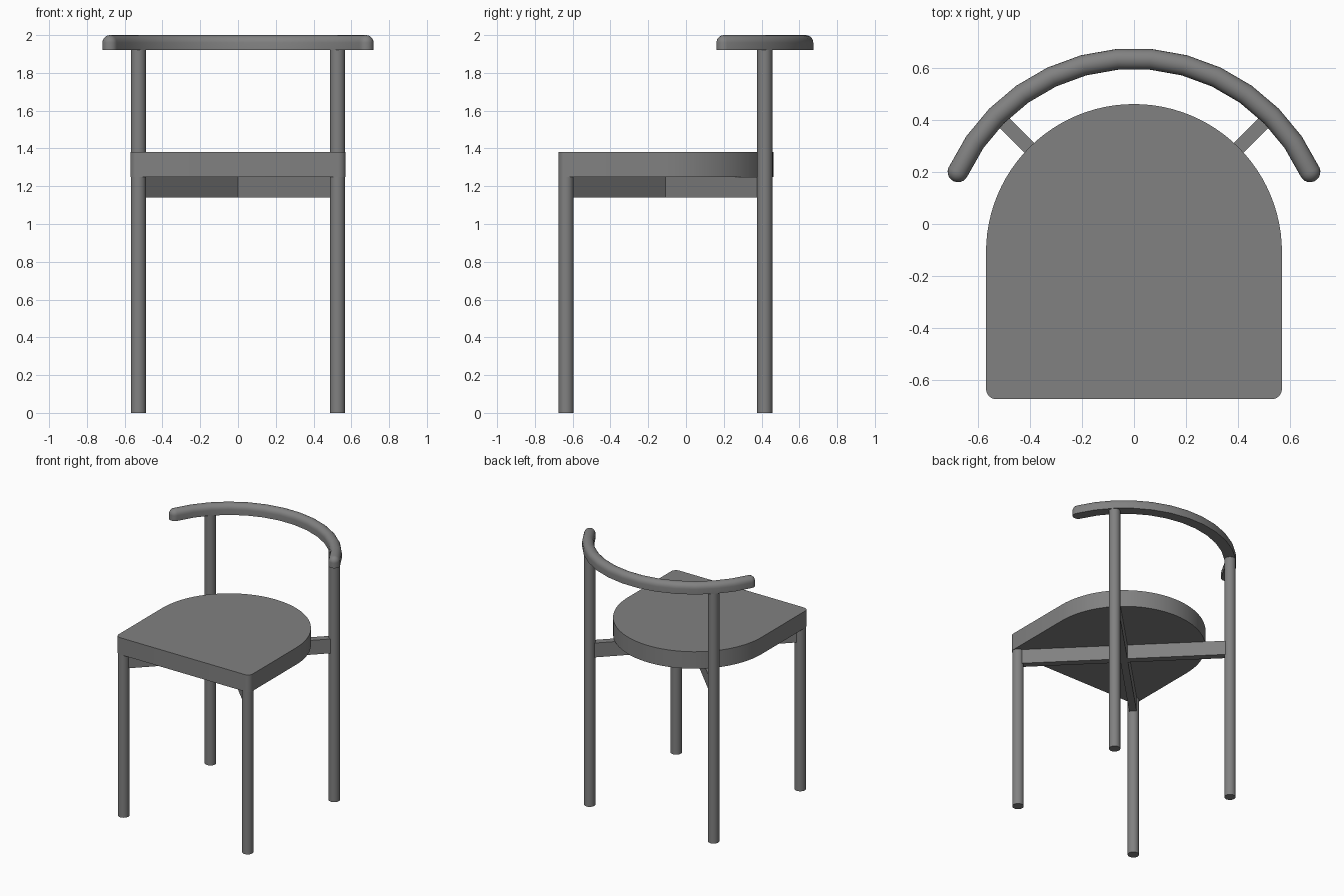
import bpy
import bmesh
from math import sin, cos, pi, radians, hypot, atan2
from mathutils import Vector

if "Cube" in bpy.data.objects:
    bpy.data.objects.remove(bpy.data.objects["Cube"], do_unlink=True)

GREY = (0.22, 0.22, 0.22, 1)
grey = bpy.data.materials.new("grey")
grey.use_nodes = True
grey.diffuse_color = GREY
grey.node_tree.nodes["Principled BSDF"].inputs["Base Color"].default_value = GREY

R = 0.04                       # leg and rail radius
ARC_Y = -0.108                 # shared centre of seat and rail arcs
LEG_X, FRONT_Y, BACK_Y = 0.527, -0.635, 0.417
SEAT_LOW, SEAT_TOP, RAIL_LOW = 1.25, 1.38, 1.92


def finish(bm, name, smooth_angle=35):
    bmesh.ops.remove_doubles(bm, verts=bm.verts, dist=0.0005)
    bmesh.ops.recalc_face_normals(bm, faces=bm.faces)
    mesh = bpy.data.meshes.new(name)
    bm.to_mesh(mesh)
    bm.free()
    obj = bpy.data.objects.new(name, mesh)
    bpy.context.collection.objects.link(obj)
    mesh.materials.append(grey)
    bpy.ops.object.select_all(action="DESELECT")
    obj.select_set(True)
    bpy.context.view_layer.objects.active = obj
    bpy.ops.object.shade_smooth_by_angle(angle=radians(smooth_angle))
    return obj


def extrude_outline(name, points, low, high):
    bm = bmesh.new()
    base = bm.faces.new([bm.verts.new((x, y, low)) for x, y in points])
    top = bmesh.ops.extrude_face_region(bm, geom=[base], use_keep_orig=True)["geom"]
    verts = [v for v in top if isinstance(v, bmesh.types.BMVert)]
    bmesh.ops.translate(bm, verts=verts, vec=(0, 0, high - low))
    return finish(bm, name)


def arc(cx, cy, radius, start, end, steps):
    angles = [radians(start + (end - start) * i / steps) for i in range(steps + 1)]
    return [(cx + radius * cos(a), cy + radius * sin(a)) for a in angles]


# Legs: short at the front, reaching the rail at the back
for side, x in (("left", LEG_X), ("right", -LEG_X)):
    for end, y, top in (("front", FRONT_Y, SEAT_LOW), ("back", BACK_Y, RAIL_LOW)):
        extrude_outline(f"{end}_leg_{side}", arc(x, y, R, 0, 345, 23), 0, top)

# Seat: half round at the back, square front with small rounded corners
HALF = 0.57
outline = arc(0, ARC_Y, HALF, 0, 180, 48)
outline += arc(R - HALF, FRONT_Y, R, 180, 270, 6)
outline += arc(HALF - R, FRONT_Y, R, 270, 360, 6)
extrude_outline("seat", outline, SEAT_LOW, SEAT_TOP)

# Crossed beams joining opposite legs below the seat
length = hypot(2 * LEG_X, BACK_Y - FRONT_Y)
for side, sign in (("left", 1), ("right", -1)):
    bpy.ops.mesh.primitive_cube_add(
        size=1, location=(0, (FRONT_Y + BACK_Y) / 2, SEAT_LOW - 0.055),
        rotation=(0, 0, sign * atan2(BACK_Y - FRONT_Y, 2 * LEG_X)))
    beam = bpy.context.object
    beam.name = f"cross_beam_{side}"
    beam.scale = (length - R, 0.052, 0.11)
    beam.data.materials.append(grey)

# Back rail: flat-bottomed, round-topped section swept along an arc with domed ends
RAIL_R, SEGMENTS, START, DOME = 0.745, 13, 24.5, 5
stations = [(START, -pi / 2 * (1 - i / DOME)) for i in range(DOME)]
stations += [(START + (180 - 2 * START) * i / SEGMENTS, 0) for i in range(SEGMENTS + 1)]
stations += [(180 - START, pi / 2 * (i + 1) / DOME) for i in range(DOME)]
bm = bmesh.new()
rings = []
for angle, tip in stations:
    a = radians(angle)
    out = Vector((cos(a), sin(a), 0))
    along = Vector((-sin(a), cos(a), 0))
    centre = Vector((0, ARC_Y, RAIL_LOW + R)) + out * RAIL_R + along * R * sin(tip)
    r = R * cos(tip)
    section = [(r, -R)] + arc(0, 0, r, 0, 180, 10) + [(-r, -R)]
    rings.append([bm.verts.new(centre + out * u + Vector((0, 0, v))) for u, v in section])
for first, second in zip(rings, rings[1:]):
    for i in range(len(first)):
        j = (i + 1) % len(first)
        bm.faces.new((first[i], first[j], second[j], second[i]))
finish(bm, "back_rail", 40)
